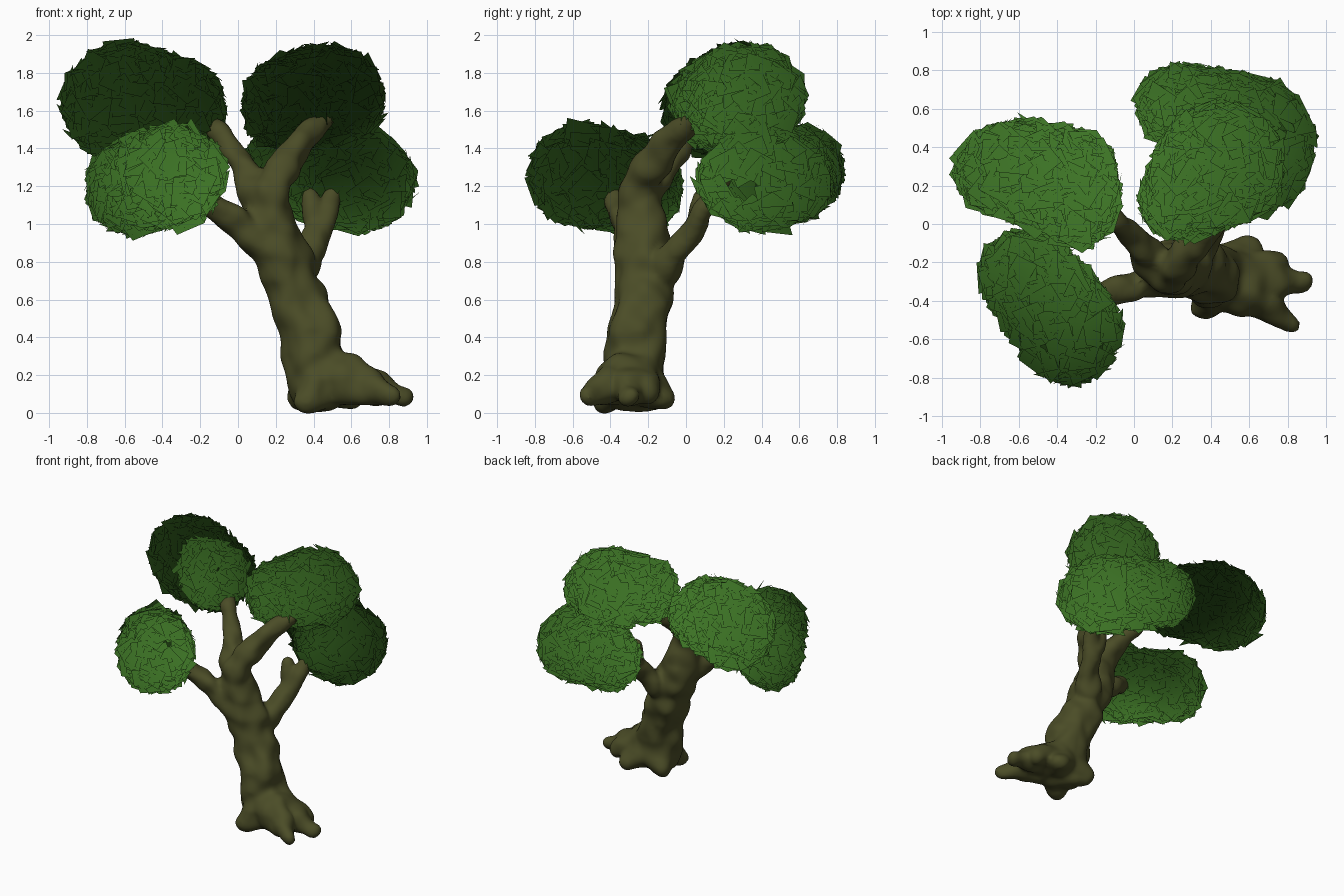
import bpy, bmesh, random, math
from mathutils import Vector, Matrix, noise

if "Cube" in bpy.data.objects:
    bpy.data.objects.remove(bpy.data.objects["Cube"])

random.seed(4)


def material(name, color):
    m = bpy.data.materials.new(name)
    m.diffuse_color = color
    m.use_nodes = True
    m.node_tree.nodes["Principled BSDF"].inputs["Base Color"].default_value = m.diffuse_color
    return m


bark = material("bark", (0.07, 0.073, 0.02, 1))
leaf = material("leaf", (0.045, 0.17, 0.018, 1))


def add_object(name, bm, mat):
    me = bpy.data.meshes.new(name)
    bm.to_mesh(me)
    bm.free()
    me.materials.append(mat)
    ob = bpy.data.objects.new(name, me)
    bpy.context.collection.objects.link(ob)
    return ob


def spline(pts, t):
    """Catmull-Rom through (x, y, z, radius) points; t counts segments."""
    i = min(int(t), len(pts) - 2)
    f = t - i
    p = [Vector(pts[max(0, min(len(pts) - 1, i + k))]) for k in (-1, 0, 1, 2)]
    return 0.5 * (2 * p[1] + (p[2] - p[0]) * f
                  + (2 * p[0] - 5 * p[1] + 4 * p[2] - p[3]) * f ** 2
                  + (3 * p[1] - p[0] - 3 * p[2] + p[3]) * f ** 3)


def limb(bm, pts, steps=10):
    """Row of overlapping balls, fused later by the remesh."""
    n = (len(pts) - 1) * steps
    for k in range(n + 1):
        x, y, z, r = spline(pts, k / steps)
        bmesh.ops.create_icosphere(bm, subdivisions=3, radius=r,
                                   matrix=Matrix.Translation((x, y, max(z, r + .005))))
    # knobbly bark
    return bm


bm = bmesh.new()
# trunk running into the back left branch
limb(bm, [(.44, -.28, .12, .165), (.385, -.26, .4, .165), (.31, -.22, .62, .148), (.2, -.23, .9, .148),
          (.12, -.22, 1.15, .105), (-.02, -.06, 1.37, .06), (-.17, .09, 1.56, .05)])
# front left branch
limb(bm, [(.22, -.24, .78, .11), (-.02, -.33, 1.03, .075), (-.26, -.42, 1.16, .055)])
# upper right branch
limb(bm, [(.17, -.25, 1, .1), (.18, -.25, 1.2, .095), (.34, -.09, 1.43, .075), (.48, .1, 1.58, .042)])
# lower right branch and its small fork
limb(bm, [(.3, -.19, .68, .1), (.405, -.01, .92, .07), (.54, .19, 1.23, .042)])
limb(bm, [(.42, .06, 1.02, .06), (.38, .08, 1.15, .035)])
# roots flare out of the trunk foot to their tips
foot = Vector((.46, -.29, .21, .16))
for tip in ((.87, -.3, .095, .052), (.82, -.51, .085, .045), (.36, -.44, .06, .065),
            (.34, -.17, .065, .07), (.6, -.13, .065, .065), (.74, -.21, .12, .06)):
    limb(bm, [foot, foot.lerp(Vector(tip), .5), tip], 7)

trunk = add_object("trunk", bm, bark)
rm = trunk.modifiers.new("remesh", 'REMESH')
rm.mode = 'VOXEL'
rm.voxel_size = .016
rm.use_smooth_shade = True
sm = trunk.modifiers.new("smooth", 'SMOOTH')
sm.iterations = 8
# knobbly bark
tex = bpy.data.textures.new("bark_bumps", 'CLOUDS')
tex.noise_scale = .13
tex.noise_depth = 0
dp = trunk.modifiers.new("bumps", 'DISPLACE')
dp.texture = tex
dp.strength = .05
dp.mid_level = .45


# Foliage: a rounded cluster swept between two ellipsoids, covered in leaf cards
def foliage(name, a, b):
    a, b = Vector(a), Vector(b)
    lobes = []
    for k in range(6):
        s = a.lerp(b, k / 5)
        lobes.append((Vector(s[:3]), Vector(s[3:]) - Vector((.03, .03, .03))))
    bm = bmesh.new()
    count = 0
    while count < 600:
        c, r = random.choice(lobes)
        d = Vector([random.gauss(0, 1) for _ in range(3)]).normalized()
        p = c + d * r
        if any(o is not c and Vector([(p - o)[i] / q[i] for i in range(3)]).length < .97
               for o, q in lobes):
            continue
        count += 1
        nrm = Vector([d[i] / r[i] for i in range(3)]).normalized()
        nrm = (nrm + Vector([random.gauss(0, .17) for _ in range(3)])).normalized()
        u = nrm.orthogonal().normalized()
        u.rotate(Matrix.Rotation(random.uniform(0, math.tau), 3, nrm))
        v = nrm.cross(u)
        s = random.uniform(.06, .085)
        bm.faces.new([bm.verts.new(p + s * (x * u + y * v))
                      for x, y in ((-1, -1), (1, -1), (1, 1), (-1, 1))])
    for f in bm.faces:
        f.smooth = True
    ob = add_object(name, bm, leaf)
    # leaves are shaded as one crown, with normals fanning out from its middle
    mid = Vector((0, -.2, .75))
    ob.data.normals_split_custom_set_from_vertices(
        [(v.co - mid).normalized() for v in ob.data.vertices])


# centre x, y, z and radii x, y, z of the two end lobes
foliage("foliage_back_left", (-.59, .28, 1.64, .35, .27, .33), (-.29, .18, 1.62, .23, .31, .26))
foliage("foliage_front_left", (-.34, -.54, 1.26, .28, .3, .28), (-.55, -.26, 1.2, .26, .24, .26))
foliage("foliage_top_right", (.45, .31, 1.67, .34, .33, .29), (.25, .13, 1.64, .23, .21, .24))
foliage("foliage_low_right", (.64, .41, 1.23, .31, .36, .28), (.28, .61, 1.28, .27, .23, .25))
